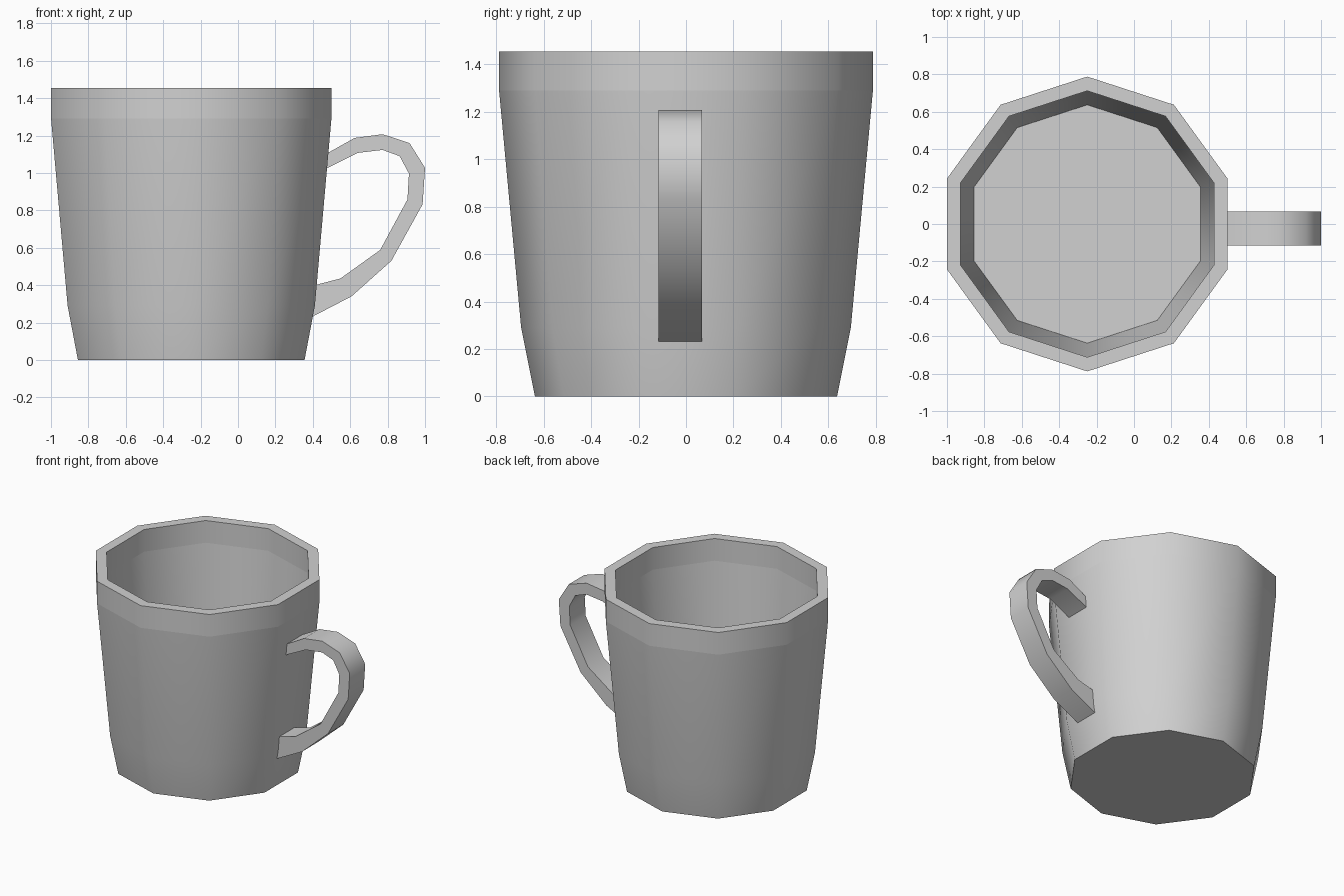
import bpy, bmesh, math

cube = bpy.data.objects.get("Cube")
if cube:
    bpy.data.objects.remove(cube, do_unlink=True)

SIDES = 10
AXIS_X = -0.25   # cup axis, shifted so cup and handle are centred together
BAND_Z = 1.29    # crease below the rim

grey = bpy.data.materials.new("plain grey")
grey.use_nodes = True
grey.diffuse_color = (0.64, 0.64, 0.64, 1)
grey.node_tree.nodes["Principled BSDF"].inputs["Base Color"].default_value = grey.diffuse_color


def finish(bm, name, angle):
    """Turn a bmesh into a smooth-shaded object with sharp corners kept."""
    bmesh.ops.recalc_face_normals(bm, faces=bm.faces)
    mesh = bpy.data.meshes.new(name)
    bm.to_mesh(mesh)
    bm.free()
    mesh.materials.append(grey)
    obj = bpy.data.objects.new(name, mesh)
    bpy.context.collection.objects.link(obj)
    bpy.ops.object.select_all(action="DESELECT")
    obj.select_set(True)
    bpy.context.view_layer.objects.active = obj
    bpy.ops.object.shade_smooth_by_angle(angle=math.radians(angle))
    return obj


# Cup: ten-sided rings from the base up the outside, over the rim, down inside
profile = [(0.637, 0), (0.695, 0.29), (0.788, BAND_Z), (0.788, 1.455),
           (0.712, 1.455), (0.712, BAND_Z), (0.637, 0.29)]
bm = bmesh.new()
rings = []
for radius, z in profile:
    ring = []
    for i in range(SIDES):
        a = math.pi / 2 + math.tau * i / SIDES
        ring.append(bm.verts.new((AXIS_X + radius * math.cos(a), radius * math.sin(a), z)))
    rings.append(ring)
for low, high in zip(rings, rings[1:]):
    for i in range(SIDES):
        j = (i + 1) % SIDES
        bm.faces.new((low[i], low[j], high[j], high[i]))
bm.faces.new(rings[0])
bm.faces.new(rings[-1])
cup = finish(bm, "cup", 45)

# Crisp crease around the rim band
verts = cup.data.vertices
for edge in cup.data.edges:
    if all(abs(verts[v].co.z - BAND_Z) < 0.001 for v in edge.vertices):
        edge.use_edge_sharp = True

# Handle: flat strip between an outer and an inner path, ends set into the wall
outer = [(0.45, 1.09), (0.623, 1.187), (0.773, 1.207), (0.917, 1.16), (1.0, 1.027),
         (0.987, 0.832), (0.82, 0.53), (0.607, 0.34), (0.37, 0.217)]
inner = [(0.45, 1.012), (0.639, 1.107), (0.773, 1.123), (0.864, 1.09), (0.914, 0.997),
         (0.906, 0.858), (0.76, 0.588), (0.548, 0.436), (0.38, 0.392)]
Y_FRONT, Y_BACK = -0.115, 0.067
bm = bmesh.new()
sections = []
for (xo, zo), (xi, zi) in zip(outer, inner):
    corners = [(xo, Y_FRONT, zo), (xo, Y_BACK, zo), (xi, Y_BACK, zi), (xi, Y_FRONT, zi)]
    sections.append([bm.verts.new(c) for c in corners])
for a, b in zip(sections, sections[1:]):
    for i in range(4):
        j = (i + 1) % 4
        bm.faces.new((a[i], a[j], b[j], b[i]))
bm.faces.new(sections[0])
bm.faces.new(sections[-1])
finish(bm, "handle", 50)
